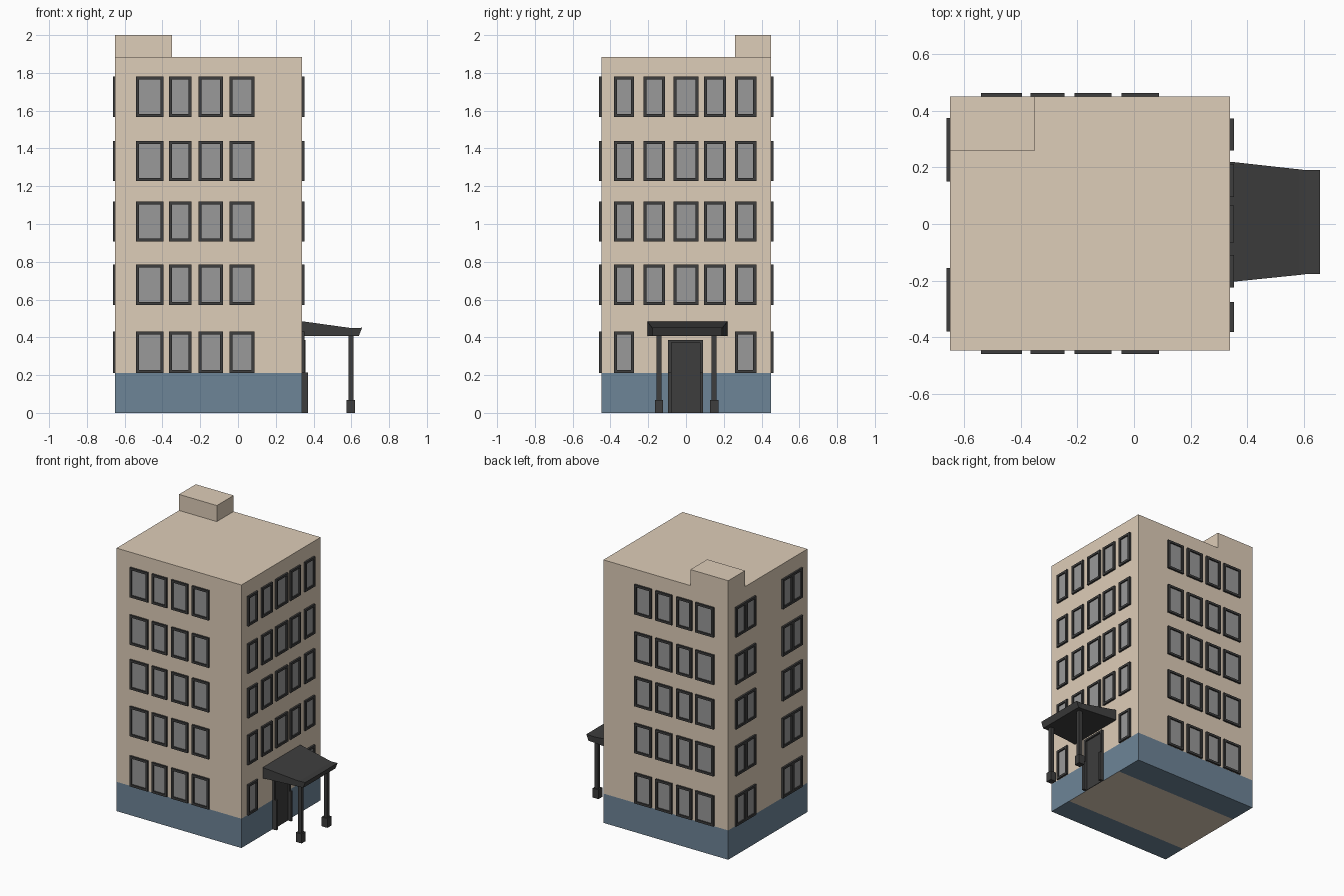
import bpy, bmesh
from mathutils import Vector

if "Cube" in bpy.data.objects:
    bpy.data.objects.remove(bpy.data.objects["Cube"])


def material(name, color):
    m = bpy.data.materials.new(name)
    m.diffuse_color = (*color, 1)
    m.use_nodes = True
    m.node_tree.nodes["Principled BSDF"].inputs["Base Color"].default_value = m.diffuse_color
    return m


BEIGE = material("beige_plaster", (0.73, 0.61, 0.48))
BLUE = material("blue_plinth", (0.155, 0.233, 0.313))
DARK = material("dark_trim", (0.047, 0.047, 0.047))
GLASS = material("grey_glass", (0.32, 0.32, 0.32))


def finish(name, bm, *mats):
    bmesh.ops.recalc_face_normals(bm, faces=bm.faces[:])
    me = bpy.data.meshes.new(name)
    bm.to_mesh(me)
    bm.free()
    for m in mats:
        me.materials.append(m)
    ob = bpy.data.objects.new(name, me)
    bpy.context.collection.objects.link(ob)
    return ob


def add_box(bm, x, y, z):
    vs = bmesh.ops.create_cube(bm, size=1)["verts"]
    for v in vs:
        v.co = Vector([(r[0] + r[1]) / 2 + c * (r[1] - r[0]) for c, r in zip(v.co, (x, y, z))])
    return {f for v in vs for f in v.link_faces}


def box(name, x, y, z, mat):
    bm = bmesh.new()
    add_box(bm, x, y, z)
    return finish(name, bm, mat)


X0, X1, Y0, Y1, TOP = -0.65, 0.34, -0.447, 0.45, 1.885

# Main block, with blue plinth walls and a beige strip underneath
bm = bmesh.new()
add_box(bm, (X0, X1), (Y0, Y1), (0, TOP))
for co, no in (((0, 0, 0.21), (0, 0, 1)), ((0, 0.25, 0), (0, 1, 0)), ((0, -0.265, 0), (0, 1, 0))):
    bmesh.ops.bisect_plane(bm, geom=bm.verts[:] + bm.edges[:] + bm.faces[:],
                           plane_co=co, plane_no=no)
for f in bm.faces:
    c = f.calc_center_median()
    under_strip = c.z < 0.001 and abs(c.y) < 0.2
    f.material_index = 1 if c.z < 0.21 and not under_strip else 0
finish("building_walls", bm, BEIGE, BLUE)

# Stair head on the roof
box("roof_box", (X0, -0.35), (0.26, Y1), (TOP, 2.0), BEIGE)


# Windows: raised frame bars around a recessed pane
FLOORS = [(0.212, 0.43), (0.572, 0.785), (0.908, 1.12), (1.228, 1.44), (1.567, 1.78)]
DEPTH, BAR, PANE = 0.013, 0.016, 0.004


def add_window(bm, axis, wall, sign, span, z, double=False):
    def put(s, zr, depth, mat):
        d = sorted((wall, wall + sign * depth))
        for f in add_box(bm, *((s, d, zr) if axis == "y" else (d, s, zr))):
            f.material_index=mat
    a, b = span
    lo, hi = z
    put((a, a + BAR), z, DEPTH, 0)
    put((b - BAR, b), z, DEPTH, 0)
    put((a + BAR, b - BAR), (lo, lo + BAR), DEPTH, 0)
    put((a + BAR, b - BAR), (hi - BAR, hi), DEPTH, 0)
    put((a + BAR, b - BAR), (lo + BAR, hi - BAR), PANE, 1)
    if double:
        m = (a + b) / 2
        put((m - BAR, m + BAR), (lo + BAR, hi - BAR), DEPTH, 0)


LONG = [(-0.54, -0.395), (-0.365, -0.245), (-0.21, -0.08), (-0.045, 0.088)]
ENTRY = [(-0.382, -0.275), (-0.225, -0.11), (-0.065, 0.065), (0.095, 0.212), (0.26, 0.372)]
LEFT = [(-0.38, -0.155), (0.15, 0.375)]
sides = [("front_windows", "y", Y0, -1, LONG), ("back_windows", "y", Y1, 1, LONG),
         ("entry_side_windows", "x", X1, 1, ENTRY), ("left_windows", "x", X0, -1, LEFT)]
for name, axis, wall, sign, spans in sides:
    bm = bmesh.new()
    for i, z in enumerate(FLOORS):
        for s in spans:
            # The door takes the middle of the ground floor
            if name == "entry_side_windows" and i == 0 and s not in (ENTRY[0], ENTRY[-1]):
                continue
            add_window(bm, axis, wall, sign, s, z, name == "left_windows")
    finish(name, bm, DARK, GLASS)

# Door with its frame, thicker at the plinth
box("door", (X1, 0.345), (-0.077, 0.073), (0, 0.372), DARK)
box("door_lintel", (X1, 0.357), (-0.095, 0.09), (0.372, 0.386), DARK)
for side, y in (("near", (-0.095, -0.077)), ("far", (0.073, 0.09))):
    box(side + "_door_jamb", (X1, 0.357), y, (0, 0.372), DARK)
    box(side + "_door_jamb_base", (X1, 0.371), y, (0, 0.213), DARK)

# Porch posts on square feet
for side, y in (("near", -0.143), ("far", 0.149)):
    box(side + "_post", (0.585, 0.612), (y - 0.013, y + 0.013), (0.065, 0.41), DARK)
    box(side + "_post_foot", (0.575, 0.62), (y - 0.022, y + 0.022), (0, 0.067), DARK)

# Porch roof: tapered sections running out from the wall
bm = bmesh.new()
rings = []
for xt, xb, a, b, zt in ((X1, X1, -0.205, 0.22, 0.485), (0.585, 0.585, -0.18, 0.193, 0.451),
                         (0.61, 0.61, -0.177, 0.19, 0.449), (0.657, 0.64, -0.177, 0.19, 0.451)):
    rings.append([bm.verts.new(p) for p in ((xt, a, zt), (xt, b, zt), (xb, b, 0.408), (xb, a, 0.408))])
for r, s in zip(rings, rings[1:]):
    for i in range(4):
        j = (i + 1) % 4
        bm.faces.new((r[i], r[j], s[j], s[i]))
bm.faces.new(rings[0])
bm.faces.new(rings[-1])
finish("porch_roof", bm, DARK)
